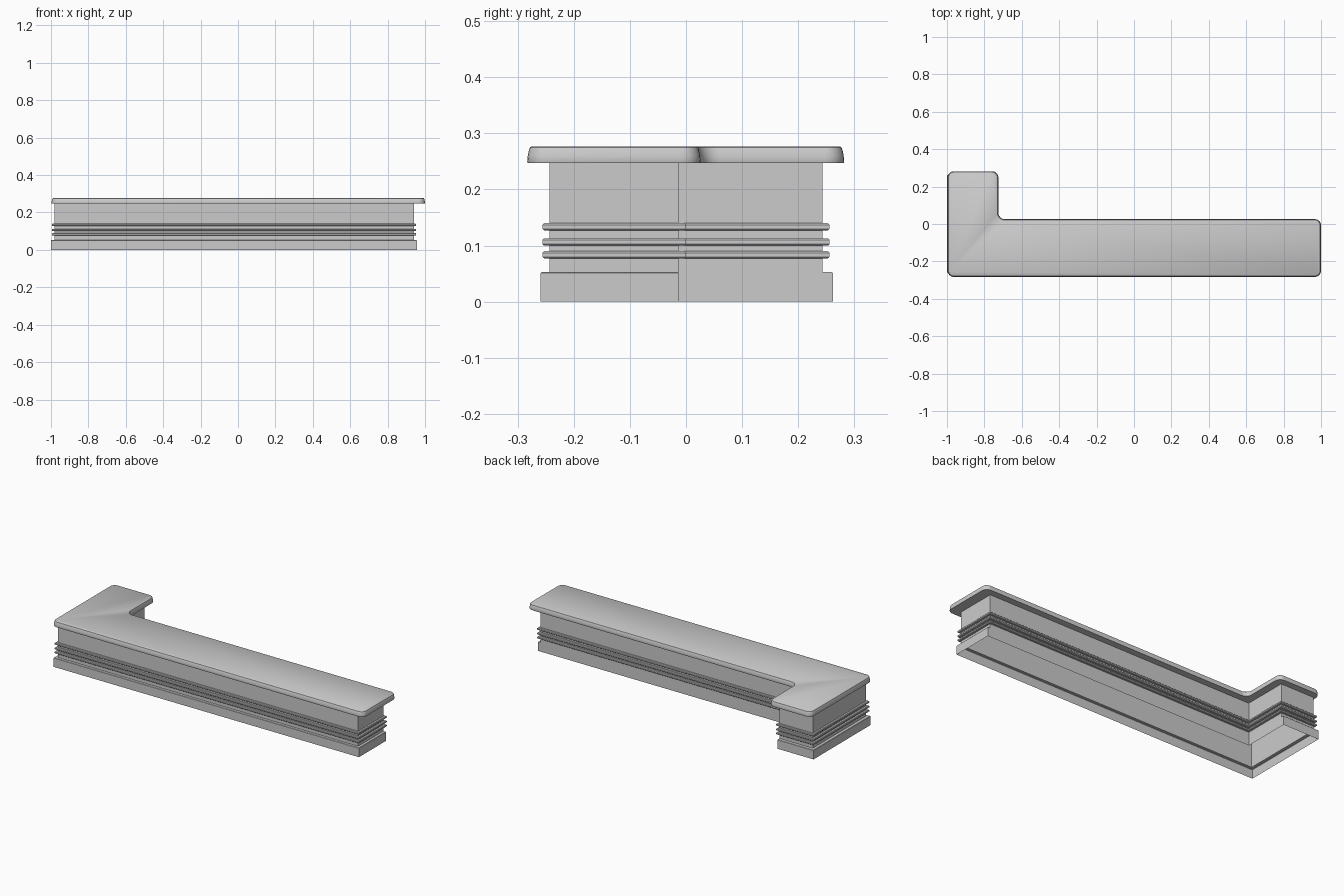
import bpy, bmesh
from math import sin, cos, pi

if "Cube" in bpy.data.objects:
    bpy.data.objects.remove(bpy.data.objects["Cube"])


def outline(box, r, d=0.0, di=None, n=6):
    """L-shaped loop, inset by d (inner-corner walls by di), corners rounded by r."""
    x0, x1, xi, y0, y1, yi = box
    di = d if di is None else di
    x0, y0, x1, y1, xi, yi = x0 + d, y0 + d, x1 - d, y1 - d, xi - di, yi - di
    # corner x, y, start angle of its arc, convex?
    corners = [(x0, y0, pi, 1), (x1, y0, 1.5 * pi, 1), (x1, yi, 0, 1),
               (xi, yi, 1.5 * pi, -1), (xi, y1, 0, 1), (x0, y1, .5 * pi, 1)]
    if r == 0:
        return [(c[0], c[1]) for c in corners]
    pts = []
    for x, y, a0, s in corners:
        rr = r - d if s > 0 else r + d
        # arc centre lies inside for convex corners, outside for the inner one
        if s > 0:
            sx, sy = cos(a0 + pi / 4), sin(a0 + pi / 4)
            cx, cy = x - rr * (1 if sx > 0 else -1), y - rr * (1 if sy > 0 else -1)
        else:
            cx, cy = x + rr, y + rr
        for k in range(n + 1):
            t = k / n * pi / 2
            a = a0 + t if s > 0 else 1.5 * pi - t
            pts.append((cx + rr * cos(a), cy + rr * sin(a)))
    return pts


def loft(name, layers, caps=False):
    """Skin a stack of (loop, z) layers into one object."""
    bm = bmesh.new()
    rings = [[bm.verts.new((x, y, z)) for x, y in loop] for loop, z in layers]
    for a, b in zip(rings, rings[1:]):
        for i in range(len(a)):
            j = (i + 1) % len(a)
            bm.faces.new((a[i], a[j], b[j], b[i]))
    if caps:
        bm.faces.new(rings[0][::-1])
        bm.faces.new(rings[-1])
    me = bpy.data.meshes.new(name)
    bm.to_mesh(me)
    bm.free()
    ob = bpy.data.objects.new(name, me)
    bpy.context.collection.objects.link(ob)
    bpy.context.view_layer.objects.active = ob
    ob.select_set(True)
    bpy.ops.object.shade_smooth_by_angle(angle=0.6)
    ob.select_set(False)
    return ob


# x left, x right, x arm inner, y front, y arm end, y inner back
top_box = (-0.997, 1.0, -0.725, -0.283, 0.282, 0.026)
body_box = (-0.982, 0.940, -0.770, -0.243, 0.243, -0.013)
plinth_box = (-1.0, 0.956, -0.770, -0.259, 0.262, -0.013)

# Hollow counter wall with stepped plinth, inner walls flush
loft("counter_body", [
    (outline(plinth_box, 0), 0.0),
    (outline(plinth_box, 0), 0.051),
    (outline(plinth_box, 0, 0.002, 0), 0.053),
    (outline(body_box, 0), 0.053),
    (outline(body_box, 0), 0.248)])

# Three horizontal trim rails with eased edges
profile = [(0, 0), (-0.010, 0), (-0.013, 0.003), (-0.013, 0.010), (-0.010, 0.013), (0, 0.013)]
for i, z in enumerate((0.077, 0.100, 0.127)):
    loft(f"trim_rail_{i + 1}",
         [(outline(body_box, 0, d), z + h) for d, h in profile])

# Countertop with rounded corners and softened upper edge
loft("countertop", [
    (outline(top_box, 0.034, d), z) for d, z in
    [(0.001, 0.247), (0, 0.249), (0.001, 0.260), (0.003, 0.270), (0.005, 0.275), (0.008, 0.277)]],
    caps=True)
